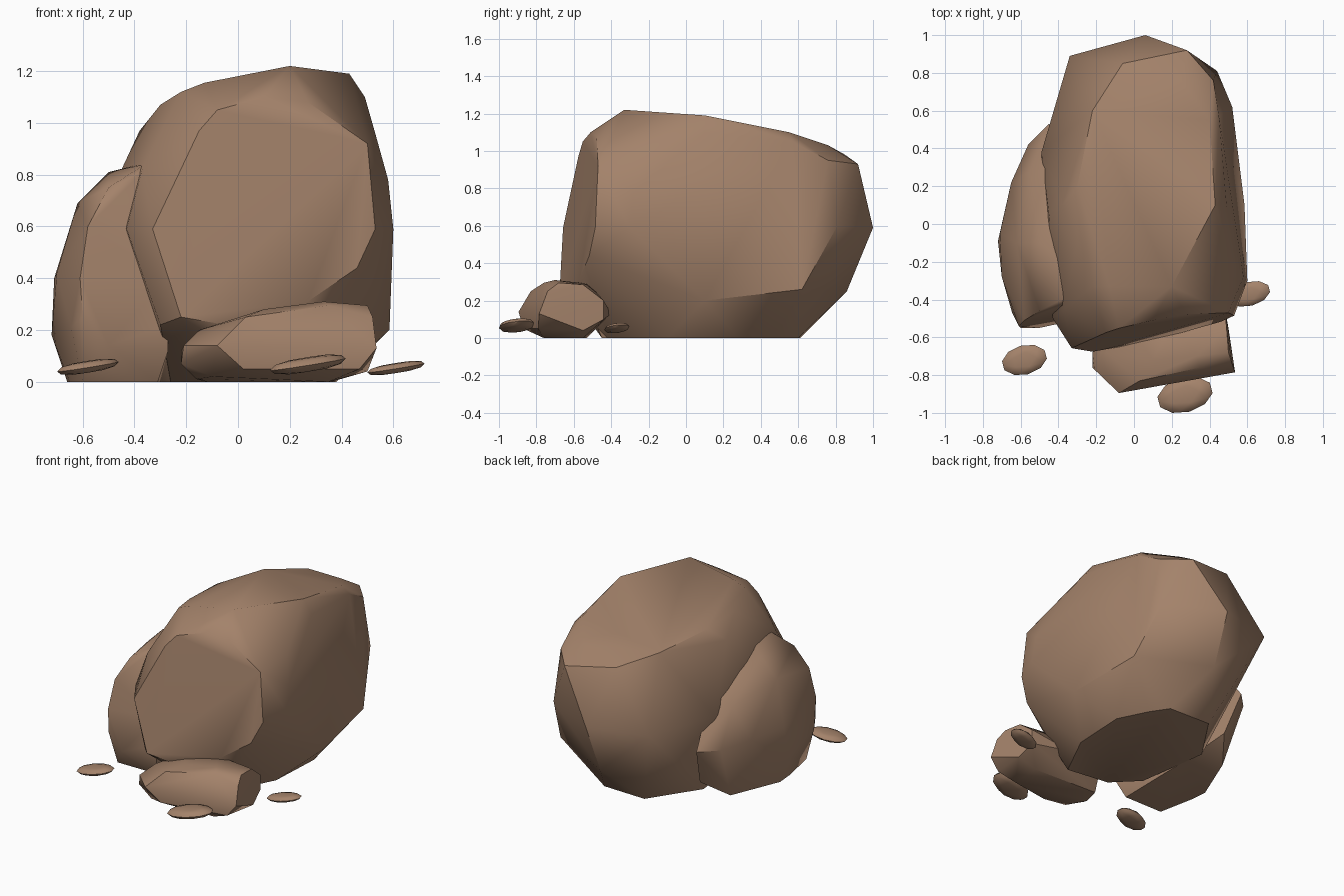
import bpy, bmesh, math
from mathutils import Matrix, Vector

stone = bpy.data.materials.new("warm_brown_stone")
stone.diffuse_color = (0.37, 0.225, 0.145, 1)


def finish(name, bm, angle):
    """Turn a bmesh into a stone object with soft facets."""
    bmesh.ops.recalc_face_normals(bm, faces=bm.faces)
    mesh = bpy.data.meshes.new(name)
    bm.to_mesh(mesh)
    bm.free()
    mesh.materials.append(stone)
    obj = bpy.data.objects.new(name, mesh)
    bpy.context.collection.objects.link(obj)
    bpy.ops.object.select_all(action='DESELECT')
    obj.select_set(True)
    bpy.context.view_layer.objects.active = obj
    bpy.ops.object.shade_smooth_by_angle(angle=math.radians(angle))
    return obj


def chiselled_rock(name, *groups):
    """Convex faceted rock around groups of corner points."""
    bm = bmesh.new()
    for group in groups:
        for p in group:
            bm.verts.new(p)
    hull = bmesh.ops.convex_hull(bm, input=bm.verts)
    loose = {v for v in hull["geom_interior"] + hull["geom_unused"]
             if isinstance(v, bmesh.types.BMVert)}
    bmesh.ops.delete(bm, geom=list(loose), context='VERTS')
    bmesh.ops.dissolve_limit(bm, angle_limit=math.radians(2),
                             verts=bm.verts, edges=bm.edges)
    return finish(name, bm, 38)


# Large boulder: tilted flat front, broad top, flat flank, tapering back
front = [(x, -0.59 + 0.2 * x + 0.12 * (z - 0.6), z) for x, z in (
    (-.33, .59), (-.28, .70), (-.15, .97), (-.08, 1.05), (.10, 1.10),
    (.27, 1.08), (.53, .59), (.46, .44), (.27, .31),
    (-.05, .22), (-.22, .25))]
left = [(-.43, -.50, .59), (-.30, -.58, .22), (-.37, -.45, .82),
        (-.45, .05, .82), (-.38, .10, .97), (-.47, -.05, .60),
        (-.49, .38, .58)]
top = [(.20, -.33, 1.22), (-.13, -.33, 1.155), (-.22, -.33, 1.12),
       (-.30, -.10, 1.07), (-.30, .20, 1.06), (-.22, .60, 1.03),
       (-.06, .85, .98), (.25, .76, 1.03), (.40, .55, 1.10),
       (.43, .10, 1.19)]
right = [(.60, -.30, .59), (.58, -.28, .78), (.53, -.22, .96),
         (.50, -.47, .92), (.49, .10, 1.10), (.45, .57, 1.05),
         (.42, .76, .95), (.44, .81, .60), (.52, .62, .26),
         (.585, .10, .20)]
back = [(-.34, .89, .60), (.28, .92, .93), (.06, 1.0, .59),
        (.05, .86, .25)]
base = [(-.10, -.38, 0), (.20, -.42, 0), (.36, -.10, 0), (.38, .28, 0),
        (.28, .48, 0), (.20, .60, 0), (-.11, .61, 0), (-.33, .28, 0),
        (-.26, -.22, 0)]
chiselled_rock("large_boulder", front, left, top, right, back, base)

# Leaning rock against the left side
face = [(-.61, -.54, .40), (-.58, -.51, .60), (-.50, -.46, .75),
        (-.38, -.43, .80), (-.28, -.48, .40), (-.27, -.50, .22),
        (-.27, -.50, .12), (-.50, -.55, .14), (-.60, -.55, .25)]
outer = [(-.72, -.09, .18), (-.645, -.47, .21), (-.70, -.28, .42),
         (-.71, -.05, .40), (-.62, -.10, .69), (-.50, -.10, .81),
         (-.38, -.20, .84), (-.36, -.39, .84), (-.65, .22, .40),
         (-.56, .42, .38), (-.45, .53, .38), (-.55, .28, .63),
         (-.40, .30, .70)]
foot = [(-.65, -.20, 0), (-.60, -.45, 0), (-.31, -.45, 0),
        (-.66, -.08, 0), (-.52, .26, 0), (-.40, .42, .12), (-.30, .15, 0)]
chiselled_rock("leaning_rock", face, outer, foot)

# Low slab in front
slab_front = [(-.21, -.77, .14), (-.08, -.895, .14), (.03, -.83, .25),
              (.35, -.76, .295), (.52, -.74, .25), (.535, -.785, .13),
              (.47, -.79, .05), (.02, -.87, .05), (-.22, -.76, .07)]
slab_top = [(-.22, -.68, .12), (-.15, -.68, .20), (.10, -.72, .28),
            (.33, -.70, .31), (.50, -.68, .295), (.49, -.55, .285),
            (.20, -.52, .29), (-.05, -.50, .23)]
slab_back = [(.48, -.44, .20), (.48, -.44, .10), (.20, -.40, .13),
             (-.10, -.46, .12), (.50, -.55, .04)]
slab_base = [(-.10, -.80, .02), (.35, -.76, 0), (.36, -.55, 0),
             (-.12, -.53, 0), (-.16, -.66, .01)]
chiselled_rock("front_slab", slab_front, slab_top, slab_back, slab_base)

# Flat tilted pebbles scattered around
for name, centre, size in (
        ("left_pebble", (-.58, -.72, .058), (.124, .078, .021)),
        ("front_pebble", (.27, -.905, .067), (.153, .092, .026)),
        ("right_pebble", (.61, -.37, .053), (.116, .064, .018))):
    bm = bmesh.new()
    bmesh.ops.create_icosphere(bm, subdivisions=2, radius=1)
    for v in bm.verts:
        v.co.z = max(-.75, min(.75, v.co.z)) / .75
    place = (Matrix.Translation(Vector(centre))
             @ Matrix.Rotation(math.radians(15), 4, 'Z')
             @ Matrix.Rotation(math.radians(-9), 4, 'Y')
             @ Matrix.Diagonal((*size, 1)))
    bmesh.ops.transform(bm, matrix=place, verts=bm.verts)
    finish(name, bm, 36)
